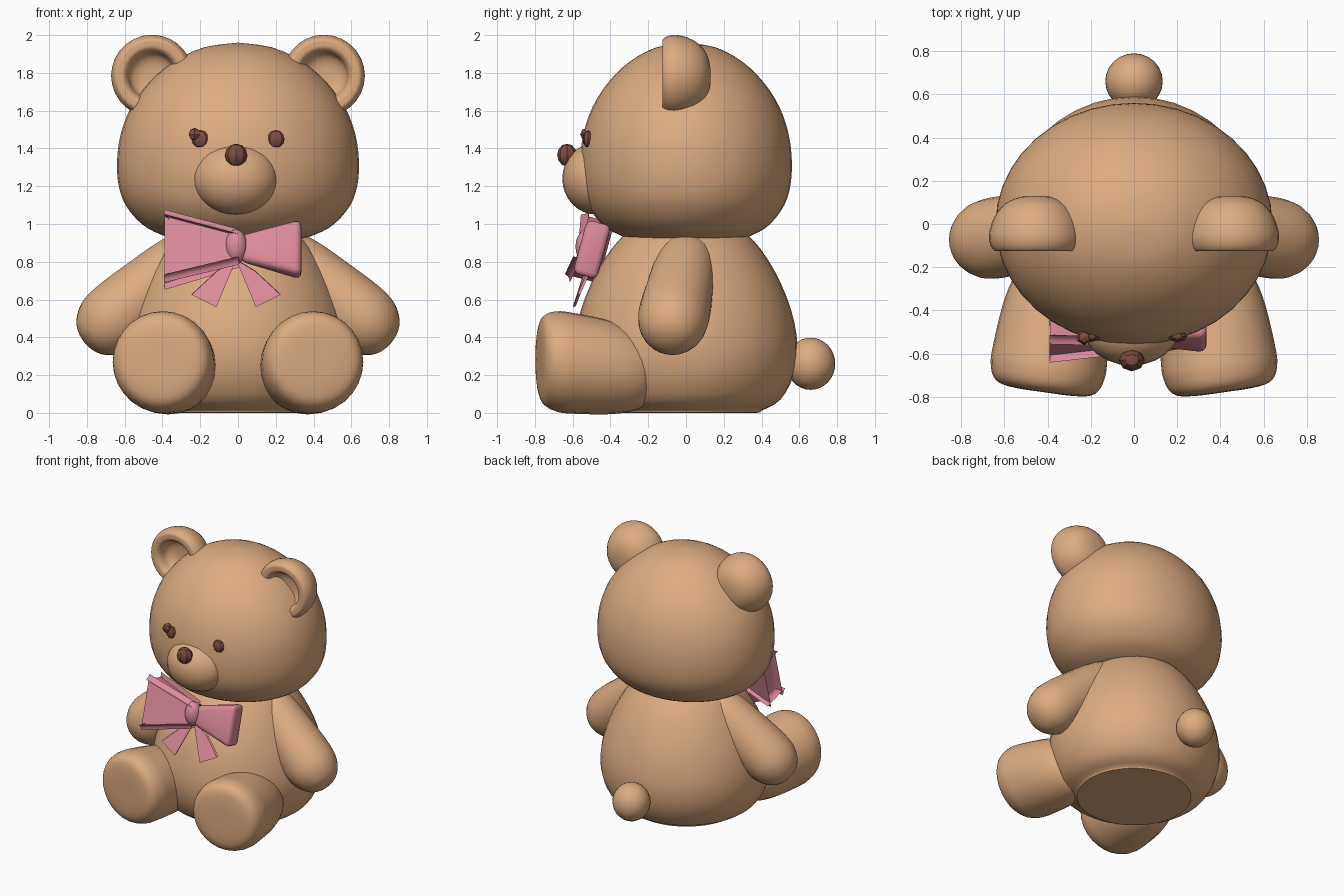
import bpy, bmesh, math
from mathutils import Matrix, Vector

cube = bpy.data.objects.get("Cube")
if cube:
    bpy.data.objects.remove(cube, do_unlink=True)


def material(name, rgb):
    m = bpy.data.materials.new(name)
    m.use_nodes = True
    color = (*rgb, 1)
    m.diffuse_color = color
    bsdf = m.node_tree.nodes["Principled BSDF"]
    bsdf.inputs["Base Color"].default_value = color
    bsdf.inputs["Roughness"].default_value = 0.8
    return m


FUR = material("tan_fur", (0.72, 0.41, 0.215))
PINK = material("pink_ribbon", (0.73, 0.26, 0.33))
BROWN = material("dark_brown", (0.2, 0.075, 0.05))
TO_FRONT = Matrix.Rotation(math.pi / 2, 4, "X")  # local z points to -y


def finish(name, bm, mat, angle=60):
    bmesh.ops.recalc_face_normals(bm, faces=bm.faces)
    mesh = bpy.data.meshes.new(name)
    bm.to_mesh(mesh)
    bm.free()
    mesh.materials.append(mat)
    obj = bpy.data.objects.new(name, mesh)
    bpy.context.collection.objects.link(obj)
    bpy.ops.object.select_all(action="DESELECT")
    obj.select_set(True)
    bpy.context.view_layer.objects.active = obj
    if angle:
        bpy.ops.object.shade_smooth_by_angle(angle=math.radians(angle))
    return obj


def smooth_profile(pts, steps=3):
    """Catmull-Rom curve through the points, kept inside their bounds."""
    p = [Vector(q) for q in pts]
    low, high = min(q.y for q in p), max(q.y for q in p)
    out = []
    for i in range(len(p) - 1):
        a, b, c, d = p[max(i - 1, 0)], p[i], p[i + 1], p[min(i + 2, len(p) - 1)]
        for k in range(steps):
            t = k / steps
            q = 0.5 * (2 * b + (c - a) * t + (2 * a - 5 * b + 4 * c - d) * t ** 2
                       + (3 * b - a - 3 * c + d) * t ** 3)
            out.append((max(q.x, 0), min(max(q.y, low), high)))
    return out + [tuple(p[-1])]


def lathe(name, pts, mat, matrix=Matrix(), segments=32):
    bm = bmesh.new()
    verts = [bm.verts.new((r, 0, z)) for r, z in smooth_profile(pts)]
    edges = [bm.edges.new(pair) for pair in zip(verts, verts[1:])]
    bmesh.ops.spin(bm, geom=verts + edges, cent=(0, 0, 0), axis=(0, 0, 1),
                   angle=2 * math.pi, steps=segments, use_merge=True)
    bmesh.ops.remove_doubles(bm, verts=bm.verts, dist=0.0005)
    bm.transform(matrix)
    return finish(name, bm, mat)


def ball(name, center, radii, mat, segments=24, rings=16, angle=60):
    bm = bmesh.new()
    bmesh.ops.create_uvsphere(bm, u_segments=segments, v_segments=rings, radius=1)
    bm.transform(Matrix.Translation(center) @ Matrix.Diagonal((*radii, 1)))
    return finish(name, bm, mat, angle)


# Head, flattened underneath
lathe("head", [(0, 0.92), (0.3, 0.92), (0.41, 0.945), (0.51, 1.0), (0.595, 1.1),
               (0.633, 1.21), (0.64, 1.34), (0.62, 1.48), (0.565, 1.62), (0.47, 1.75),
               (0.34, 1.86), (0.18, 1.935), (0, 1.96)],
      FUR, Matrix.Diagonal((1, 0.875, 1, 1)), 40)

# Pear-shaped body with a flat seat
lathe("body", [(0, 0), (0.36, 0), (0.4, 0.012), (0.5, 0.07), (0.57, 0.2), (0.59, 0.36),
               (0.555, 0.55), (0.47, 0.75), (0.35, 0.92), (0.2, 1.02), (0, 1.05)],
      FUR, Matrix.Diagonal((1.01, 1, 1, 1)), 40)

ball("tail", (0, 0.66, 0.26), (0.133, 0.13, 0.138), FUR)
ball("muzzle", (-0.012, -0.475, 1.24), (0.225, 0.18, 0.19), FUR)

# Nose and eyes are small faceted beads
ball("nose", (-0.01, -0.63, 1.365), (0.06, 0.052, 0.06), BROWN, 8, 6, 30)
ball("right_eye_bump", (-0.23, -0.525, 1.475), (0.036, 0.035, 0.034), BROWN, 6, 4, 0)

# Limbs, ears and eyes
ear = [(0, 0.13), (0.07, 0.125), (0.14, 0.095), (0.19, 0.035), (0.215, -0.04),
       (0.212, -0.09), (0.19, -0.125), (0.155, -0.125), (0.13, -0.1), (0.115, -0.05),
       (0.07, -0.02), (0, -0.015)]
arm = [(0, -0.15), (0.1, -0.11), (0.155, 0), (0.178, 0.24), (0.188, 0.44),
       (0.172, 0.55), (0.12, 0.63), (0.06, 0.664), (0, 0.672)]
leg = [(0, -0.02), (0.12, 0), (0.18, 0.05), (0.22, 0.12), (0.25, 0.25), (0.268, 0.45),
       (0.265, 0.52), (0.245, 0.575), (0.2, 0.605), (0.1, 0.615), (0, 0.615)]
level = Matrix(((1, 0, 0, 0), (0, 1, 0, 0), (0, -0.11, 1, 0), (0, 0, 0, 1)))

for side, s in (("left", 1), ("right", -1)):
    lathe(side + "_ear", [(r, -y) for r, y in ear], FUR,
          Matrix.Translation((s * 0.455, 0, 1.785)) @ TO_FRONT, 28)

    shoulder, hand = Vector((s * 0.3, 0, 0.8)), Vector((s * 0.67, -0.07, 0.49))
    turn = (hand - shoulder).to_track_quat("Z", "Y").to_matrix().to_4x4()
    lathe(side + "_arm", arm, FUR, Matrix.Translation(shoulder) @ turn, 24)

    lathe(side + "_leg", leg, FUR, Matrix.Translation((s * 0.328, -0.17, 0.215))
          @ Matrix.Rotation(s * math.radians(8), 4, "Z") @ level @ TO_FRONT, 28)

    ball(side + "_eye", (s * 0.2, -0.52, 1.45), (0.046, 0.026, 0.046), BROWN, 8, 6, 30)

# Bow: flared loops and flat tails, leaning back against the chest
lean = Matrix.Translation((-0.01, -0.515, 0.87)) @ Matrix.Rotation(math.radians(-15), 4, "X")
for side, s in (("left", 1), ("right", -1)):
    bm = bmesh.new()
    bmesh.ops.create_cube(bm, size=2)
    for v in bm.verts:
        outer = v.co.x > 0
        v.co = (s * (0.345 if outer else 0.02),
                v.co.y * (0.07 if outer else 0.035) + (0.02 if outer else 0),
                v.co.z * (0.155 if outer else 0.07))
    bmesh.ops.bevel(bm, geom=bm.edges[:], offset=0.035, segments=3, profile=0.5,
                    affect="EDGES")
    bm.transform(lean)
    finish(side + "_bow_loop", bm, PINK)

    bm = bmesh.new()
    corners = [(0, -0.52, 0.81), (0.1, -0.52, 0.75), (0.235, -0.575, 0.625),
               (0.105, -0.6, 0.56)]
    front = bm.faces.new([bm.verts.new((s * x - 0.01, y, z)) for x, y, z in corners])
    back = bmesh.ops.extrude_face_region(bm, geom=[front])["geom"]
    bmesh.ops.translate(bm, vec=(0, 0.016, 0.004),
                        verts=[g for g in back if isinstance(g, bmesh.types.BMVert)])
    finish(side + "_bow_tail", bm, PINK, 30)

ball("bow_knot", (-0.01, -0.525, 0.88), (0.06, 0.06, 0.092), PINK, 14, 10)
